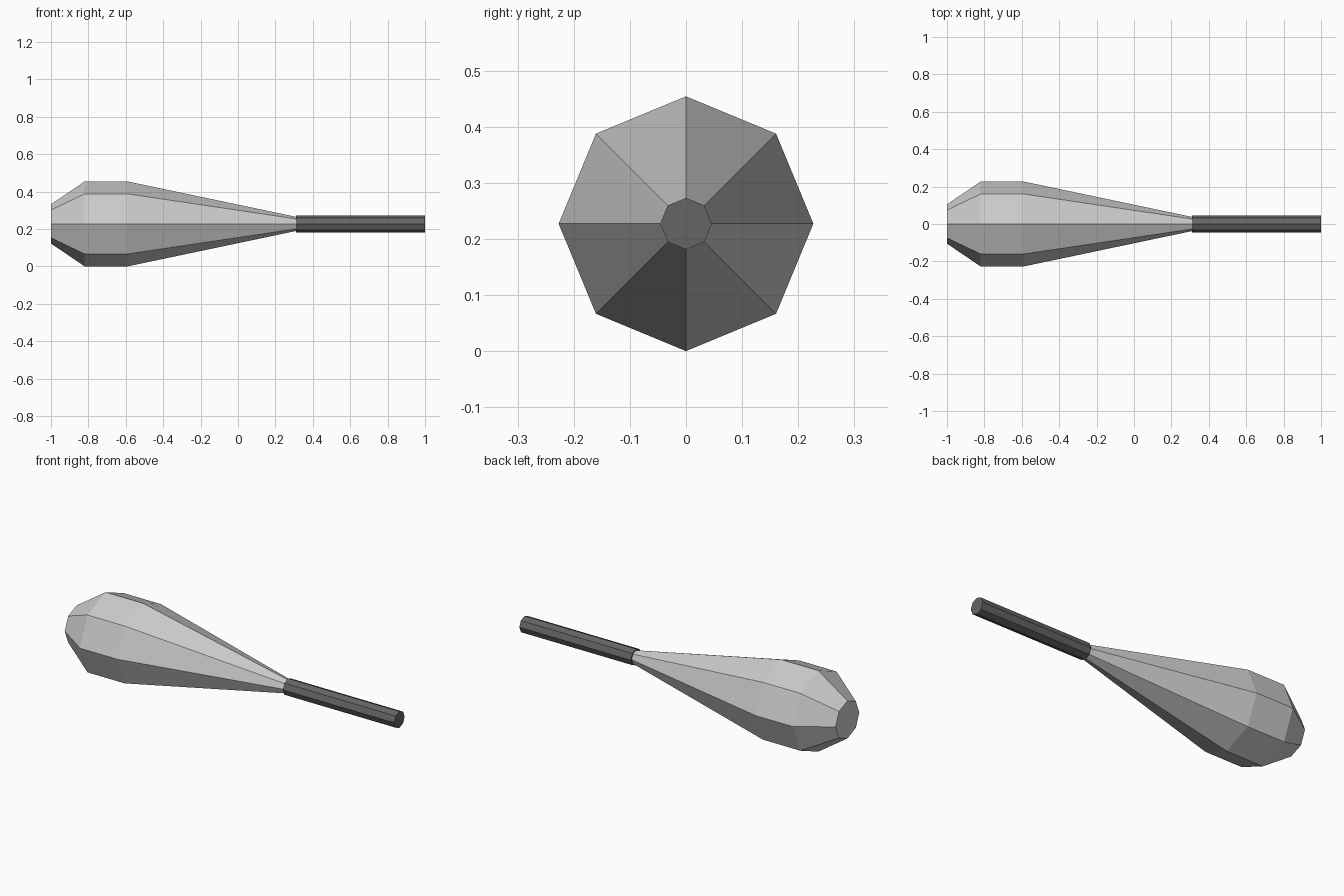
import bpy, bmesh, math

if "Cube" in bpy.data.objects:
    bpy.data.objects.remove(bpy.data.objects["Cube"])

SIDES = 8
AXIS_Z = 0.227


def material(name, value):
    m = bpy.data.materials.new(name)
    m.diffuse_color = (value, value, value, 1)
    m.use_nodes = True
    m.node_tree.nodes["Principled BSDF"].inputs["Base Color"].default_value = m.diffuse_color
    return m


def lathe(name, profile, mat):
    """Capped eight-sided solid around the x axis from (x, radius) pairs."""
    bm = bmesh.new()
    rings = []
    for x, r in profile:
        angles = [2 * math.pi * i / SIDES for i in range(SIDES)]
        rings.append([bm.verts.new((x, r * math.cos(a), AXIS_Z + r * math.sin(a)))
                      for a in angles])
    for a, b in zip(rings, rings[1:]):
        for i in range(SIDES):
            j = (i + 1) % SIDES
            bm.faces.new((a[i], a[j], b[j], b[i]))
    bm.faces.new(rings[0])
    bm.faces.new(rings[-1])
    bmesh.ops.recalc_face_normals(bm, faces=bm.faces)
    mesh = bpy.data.meshes.new(name)
    bm.to_mesh(mesh)
    bm.free()
    mesh.materials.append(mat)
    ob = bpy.data.objects.new(name, mesh)
    bpy.context.collection.objects.link(ob)
    return ob


# Heavy tapered head
lathe("club_head", [(-1.0, 0.105), (-0.82, 0.227), (-0.59, 0.227), (0.31, 0.038)],
      material("light grey", 0.60))
# Slim straight grip
lathe("handle", [(0.31, 0.046), (1.0, 0.046)], material("dark grey", 0.13))
